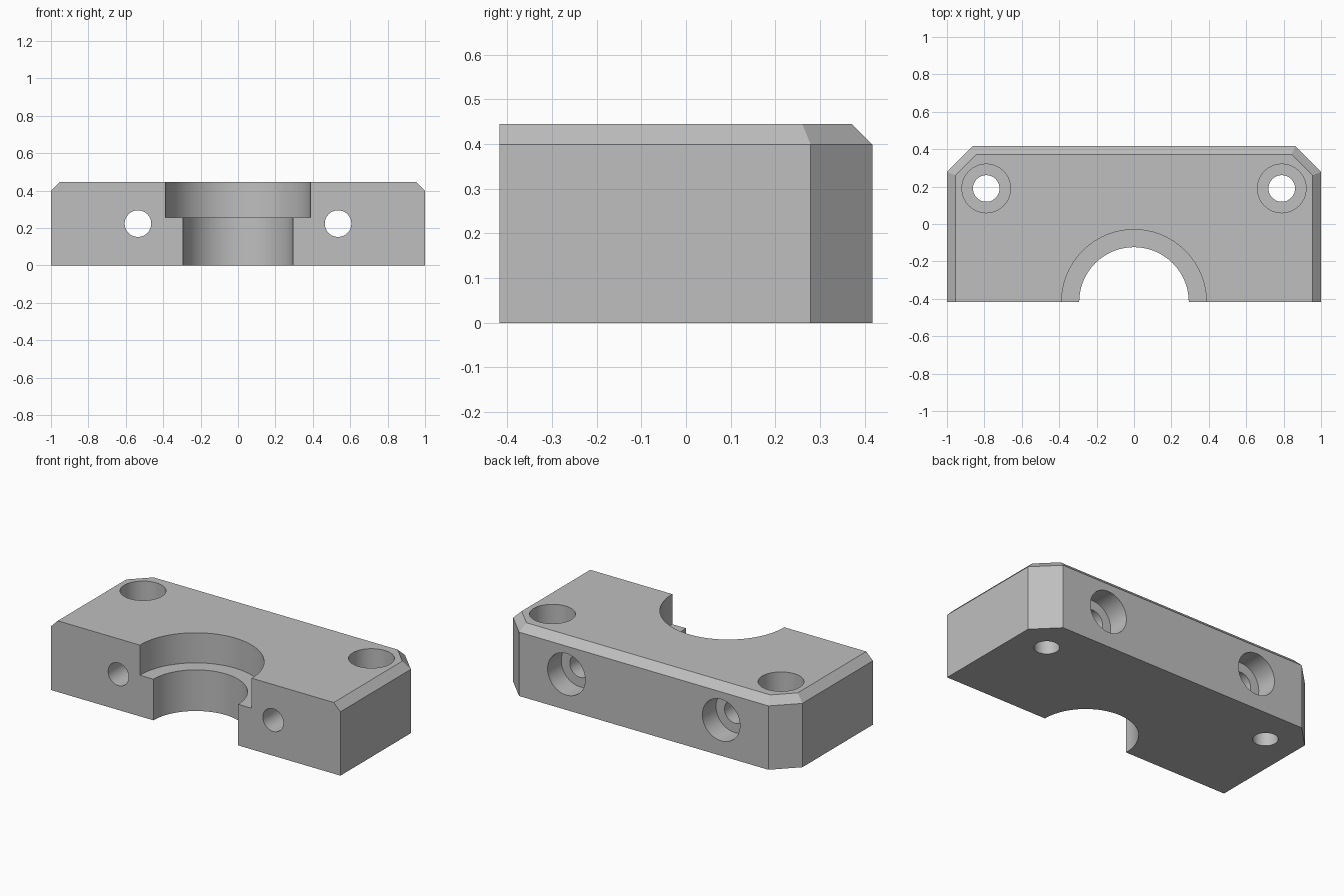
import bpy
import bmesh
import math
from mathutils import Matrix, Vector

cube = bpy.data.objects.get("Cube")
if cube:
    bpy.data.objects.remove(cube, do_unlink=True)

DEPTH = 0.417      # half of the block depth
HEIGHT = 0.445
BEVEL = 0.046      # top edge chamfer
CORNER = 0.138     # vertical rear corner chamfer

grey = bpy.data.materials.new("plain grey")
grey.use_nodes = True
colour = (0.52, 0.52, 0.52, 1)
grey.diffuse_color = colour
grey.node_tree.nodes["Principled BSDF"].inputs["Base Color"].default_value = colour


def make_object(name, bm):
    bmesh.ops.recalc_face_normals(bm, faces=bm.faces)
    mesh = bpy.data.meshes.new(name)
    bm.to_mesh(mesh)
    bm.free()
    mesh.materials.append(grey)
    obj = bpy.data.objects.new(name, mesh)
    bpy.context.collection.objects.link(obj)
    return obj


def outline(inset):
    """Block plan with chamfered rear corners; the front edge is never inset."""
    x, y = 1 - inset, DEPTH - inset
    c = CORNER - inset * (2 - math.sqrt(2))
    half = [(x, -DEPTH), (x, y - c), (x - c, y)]
    return half + [(-px, py) for px, py in reversed(half)]


def build_block():
    bm = bmesh.new()
    rings = []
    for z, inset in ((0, 0), (HEIGHT - BEVEL, 0), (HEIGHT, BEVEL)):
        rings.append([bm.verts.new((x, y, z)) for x, y in outline(inset)])
    # The front is one flat face, the other sides are quads between rings
    n = len(rings[0])
    for low, high in zip(rings, rings[1:]):
        for i in range(n - 1):
            bm.faces.new((low[i], low[i + 1], high[i + 1], high[i]))
    bm.faces.new([r[-1] for r in rings] + [r[0] for r in reversed(rings)])
    bm.faces.new(rings[0])
    bm.faces.new(rings[-1])
    return make_object("clamp_block", bm)


def cut_cylinder(target, start, end, radius, segments=64):
    """Subtract a cylinder running from start to end."""
    start, end = Vector(start), Vector(end)
    axis = end - start
    turn = axis.to_track_quat("Z", "Y").to_matrix().to_4x4()
    bm = bmesh.new()
    bmesh.ops.create_cone(bm, cap_ends=True, segments=segments,
                          radius1=radius, radius2=radius, depth=axis.length,
                          matrix=Matrix.Translation((start + end) / 2) @ turn)
    cutter = make_object("hole_cutter", bm)
    cutter.hide_render = True
    mod = target.modifiers.new("hole", "BOOLEAN")
    mod.operation = "DIFFERENCE"
    mod.solver = "EXACT"
    mod.object = cutter
    bpy.context.view_layer.objects.active = target
    bpy.ops.object.modifier_apply(modifier=mod.name)
    bpy.data.objects.remove(cutter, do_unlink=True)


block = build_block()

# Stepped half bore in the front
cut_cylinder(block, (0, -DEPTH, -0.2), (0, -DEPTH, 0.7), 0.293, 96)
cut_cylinder(block, (0, -DEPTH, 0.257), (0, -DEPTH, 0.7), 0.387, 96)

for side in (-1, 1):
    # Counterbored mounting holes from the top
    x, y = side * 0.79, 0.19
    cut_cylinder(block, (x, y, -0.2), (x, y, 0.7), 0.071)
    cut_cylinder(block, (x, y, HEIGHT - 0.14), (x, y, 0.7), 0.13)
    # Counterbored clamping holes from the back
    x, z = side * 0.535, 0.223
    cut_cylinder(block, (x, -0.7, z), (x, 0.7, z), 0.071)
    cut_cylinder(block, (x, DEPTH - 0.135, z), (x, 0.7, z), 0.13)

# Smooth the bores, keep the block edges crisp
bpy.ops.object.select_all(action="DESELECT")
block.select_set(True)
bpy.context.view_layer.objects.active = block
bpy.ops.object.shade_smooth_by_angle(angle=math.radians(20))
